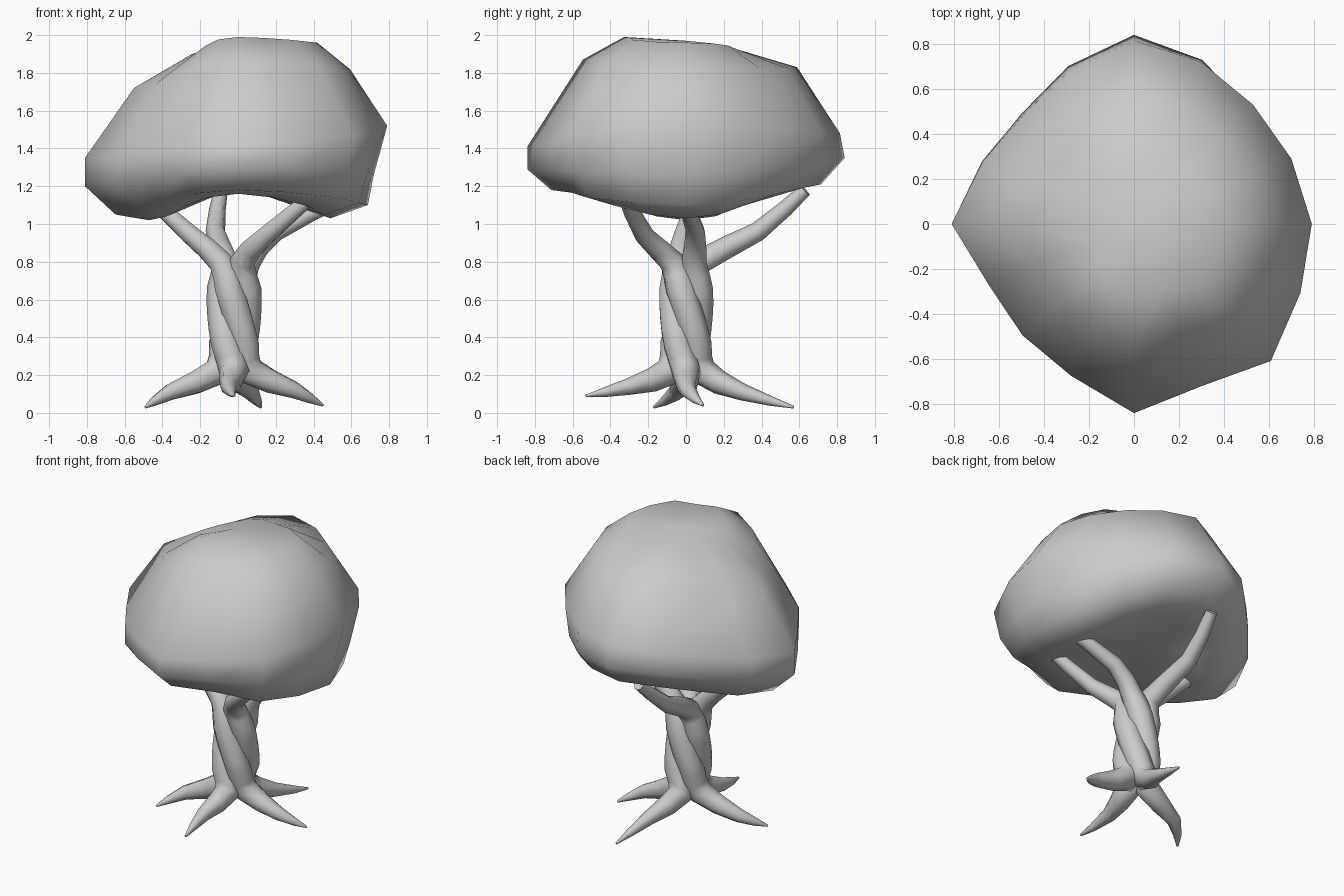
import bpy, bmesh, math
from mathutils import Vector

if "Cube" in bpy.data.objects:
    bpy.data.objects.remove(bpy.data.objects["Cube"])


def shade(obj, angle):
    bpy.ops.object.select_all(action='DESELECT')
    bpy.context.view_layer.objects.active = obj
    obj.select_set(True)
    if obj.type == 'CURVE':
        bpy.ops.object.convert(target='MESH')
    bpy.ops.object.shade_smooth_by_angle(angle=math.radians(angle))


# Insert a smooth midpoint between neighbouring path points
def refine(p):
    out = [p[0]]
    for i in range(len(p) - 1):
        a, b = p[max(i - 1, 0)], p[min(i + 2, len(p) - 1)]
        out += [(p[i] + p[i + 1]) * 0.5625 - (a + b) * 0.0625, p[i + 1]]
    return out


# One strand: root tip and knee, half twist round the trunk, branch elbow and tip
def strand(name, start, root, branch):
    mid = []
    for i in range(5):
        t = i / 4
        a = math.radians(start - 150 * t)
        r = 0.085 - 0.02 * math.sin(math.pi * t)
        mid.append(Vector((r * math.cos(a) - 0.02, r * math.sin(a), 0.22 + 0.58 * t)))
    path = refine([Vector(p) for p in root] + mid + [Vector(p) for p in branch])
    last = len(path) - 1
    cu = bpy.data.curves.new(name, 'CURVE')
    cu.dimensions = '3D'
    cu.bevel_depth = 1
    cu.bevel_resolution = 2
    cu.use_fill_caps = True
    sp = cu.splines.new('POLY')
    sp.points.add(last)
    for i, (p, co) in enumerate(zip(sp.points, path)):
        p.co = (*co, 1)
        root_size = 0.007 + 0.019 * i
        branch_size = 0.036 + 0.008 * (last - i)
        p.radius = min(root_size, branch_size, 0.08)
    obj = bpy.data.objects.new(name, cu)
    bpy.context.collection.objects.link(obj)
    shade(obj, 60)


strand("right_root_left_branch", 0,
       [(.45, .09, .04), (.30, .01, .12)], [(-.26, -.01, .95), (-.48, .06, 1.15)])
strand("back_root_front_branch", 90,
       [(.12, .57, .03), (.07, .30, .11)], [(.15, -.22, .94), (.41, -.33, 1.16)])
strand("left_root_right_branch", 180,
       [(-.49, -.17, .03), (-.36, -.05, .11)], [(.20, .05, .96), (.55, -.02, 1.13)])
strand("front_root_back_branch", 270,
       [(-.02, -.53, .09), (-.05, -.30, .14)], [(-.12, .38, .96), (-.09, .63, 1.18)])

# Leaf canopy: plan radius every 22.5 degrees, and a (scale, height) profile per quarter
plan = [.79, .76, .76, .80, .84, .76, .70, .73, .81, .70, .70, .73, .84, .78, .86, .80]
profiles = [
    [(.62, 1.03), (.87, 1.10), (.91, 1.26), (1, 1.52), (.75, 1.82), (.53, 1.96)],
    [(.55, 1.17), (.85, 1.21), (1, 1.35), (.97, 1.48), (.70, 1.83), (.30, 1.93)],
    [(.58, 1.02), (.80, 1.05), (1, 1.20), (1, 1.35), (.68, 1.72), (.30, 1.90)],
    [(.60, 1.16), (.85, 1.18), (1, 1.29), (1, 1.41), (.65, 1.87), (.39, 1.99)],
]
bm = bmesh.new()
n = len(plan)
rings = []
for k in range(len(profiles[0])):
    ring = []
    for j, reach in enumerate(plan):
        a = math.tau * j / n
        i, t = divmod(j * 4 / n, 1)
        t = (1 - math.cos(math.pi * t)) / 2
        p = Vector(profiles[int(i)][k]).lerp(Vector(profiles[(int(i) + 1) % 4][k]), t)
        ring.append(bm.verts.new((reach * p.x * math.cos(a), reach * p.x * math.sin(a), p.y)))
    rings.append(ring)
bottom = bm.verts.new((0, 0, 1.2))
top = bm.verts.new((0, 0, 1.97))
for j in range(n):
    j2 = (j + 1) % n
    bm.faces.new((bottom, rings[0][j2], rings[0][j]))
    bm.faces.new((top, rings[-1][j], rings[-1][j2]))
    for a, b in zip(rings, rings[1:]):
        bm.faces.new((a[j], a[j2], b[j2], b[j]))
bmesh.ops.recalc_face_normals(bm, faces=bm.faces)
me = bpy.data.meshes.new("leaf_canopy")
bm.to_mesh(me)
bm.free()
canopy = bpy.data.objects.new("leaf_canopy", me)
bpy.context.collection.objects.link(canopy)
shade(canopy, 75)
